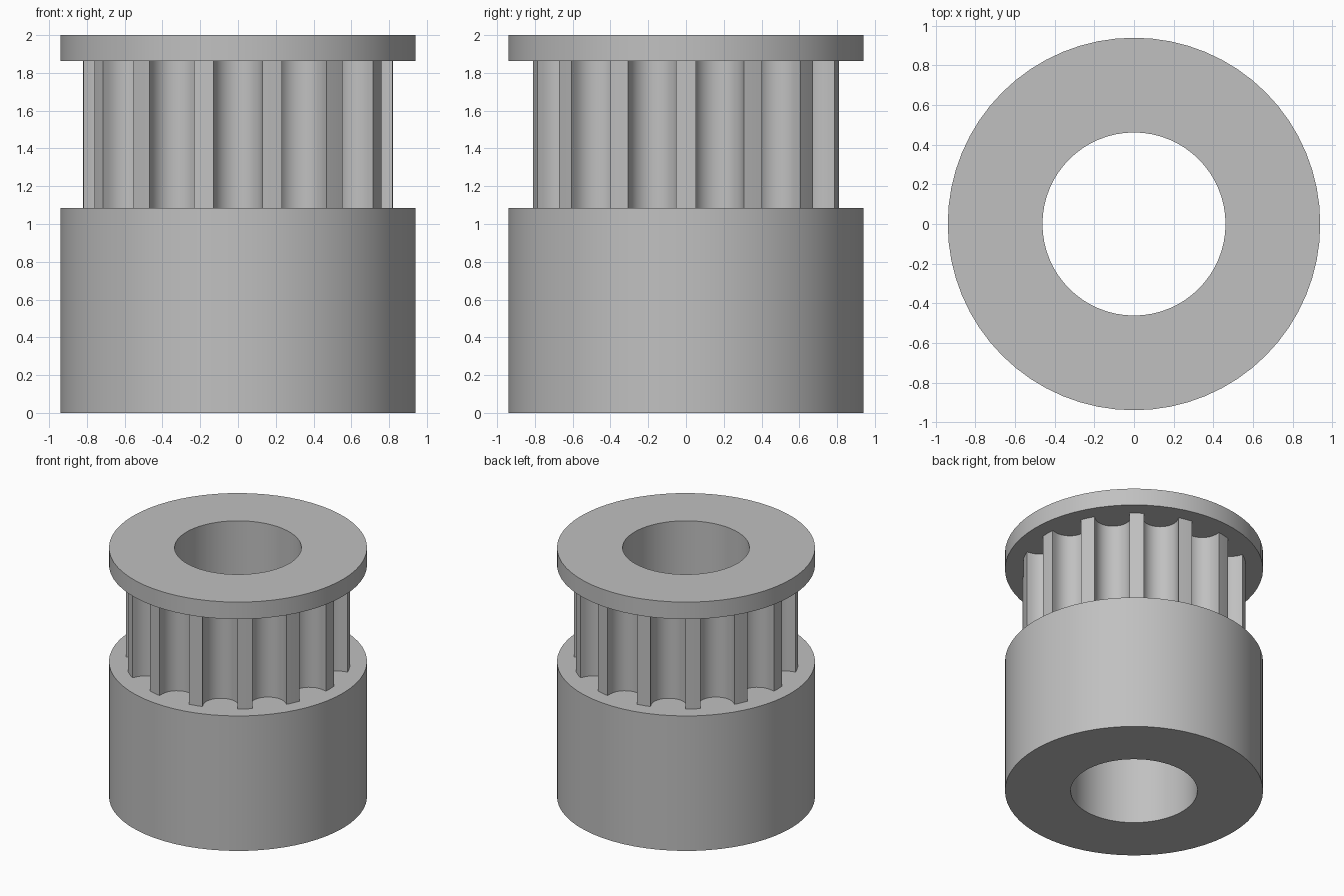
import bpy
import bmesh
from math import pi, sin, cos, asin, radians

cube = bpy.data.objects.get("Cube")
if cube:
    bpy.data.objects.remove(cube, do_unlink=True)

SEGMENTS = 64
BORE = 0.462
RIM = 0.94
TOOTH_TIP = 0.82
GROOVES = 14
GROOVE_HALF = 0.13
GROOVE_CENTRE = 0.775   # radius where the straight groove walls meet the round floor

metal = bpy.data.materials.new("grey metal")
metal.use_nodes = True
colour = (0.53, 0.53, 0.53, 1)
metal.diffuse_color = colour
metal.node_tree.nodes["Principled BSDF"].inputs["Base Color"].default_value = colour


def circle(radius):
    return [(radius * cos(2 * pi * i / SEGMENTS), radius * sin(2 * pi * i / SEGMENTS))
            for i in range(SEGMENTS)]


def toothed_outline():
    """Round-bottomed grooves around the rim, with narrow lands between them."""
    edge = asin(GROOVE_HALF / TOOTH_TIP)
    pitch = 2 * pi / GROOVES
    # one groove as (along the radius, across it)
    groove = [(TOOTH_TIP * cos(edge), -GROOVE_HALF)]
    steps = 14
    for i in range(steps + 1):
        a = pi * i / steps
        groove.append((GROOVE_CENTRE - GROOVE_HALF * sin(a), -GROOVE_HALF * cos(a)))
    groove.append((TOOTH_TIP * cos(edge), GROOVE_HALF))
    # middle of the following land
    groove.append((TOOTH_TIP * cos(pitch / 2), TOOTH_TIP * sin(pitch / 2)))
    points = []
    for k in range(GROOVES):
        a = k * pitch - pi / 2
        points += [(u * cos(a) - v * sin(a), u * sin(a) + v * cos(a)) for u, v in groove]
    return points


def wall(bm, outline, z0, z1, inward=False):
    """Vertical wall along a closed outline; returns its bottom and top loops."""
    low = [bm.verts.new((x, y, z0)) for x, y in outline]
    high = [bm.verts.new((x, y, z1)) for x, y in outline]
    n = len(outline)
    for i in range(n):
        j = (i + 1) % n
        quad = [low[i], low[j], high[j], high[i]]
        bm.faces.new(quad[::-1] if inward else quad)
    return low, high


def sleeve(name, outline, z0, z1, capped=True):
    bm = bmesh.new()
    outer = wall(bm, outline, z0, z1)
    inner = wall(bm, circle(BORE), z0, z1, inward=True)
    if capped:
        for i in range(SEGMENTS):
            j = (i + 1) % SEGMENTS
            bm.faces.new([outer[1][i], outer[1][j], inner[1][j], inner[1][i]])
            bm.faces.new([outer[0][j], outer[0][i], inner[0][i], inner[0][j]])
    mesh = bpy.data.meshes.new(name)
    bm.to_mesh(mesh)
    bm.free()
    mesh.materials.append(metal)
    obj = bpy.data.objects.new(name, mesh)
    bpy.context.collection.objects.link(obj)
    bpy.ops.object.select_all(action='DESELECT')
    obj.select_set(True)
    bpy.context.view_layer.objects.active = obj
    bpy.ops.object.shade_smooth_by_angle(angle=radians(30))
    return obj


# Plain lower body, toothed section and top flange, all sharing one bore
sleeve("hub", circle(RIM), 0, 1.085)
sleeve("toothed_ring", toothed_outline(), 1.085, 1.863, capped=False)
sleeve("top_flange", circle(RIM), 1.863, 2)
